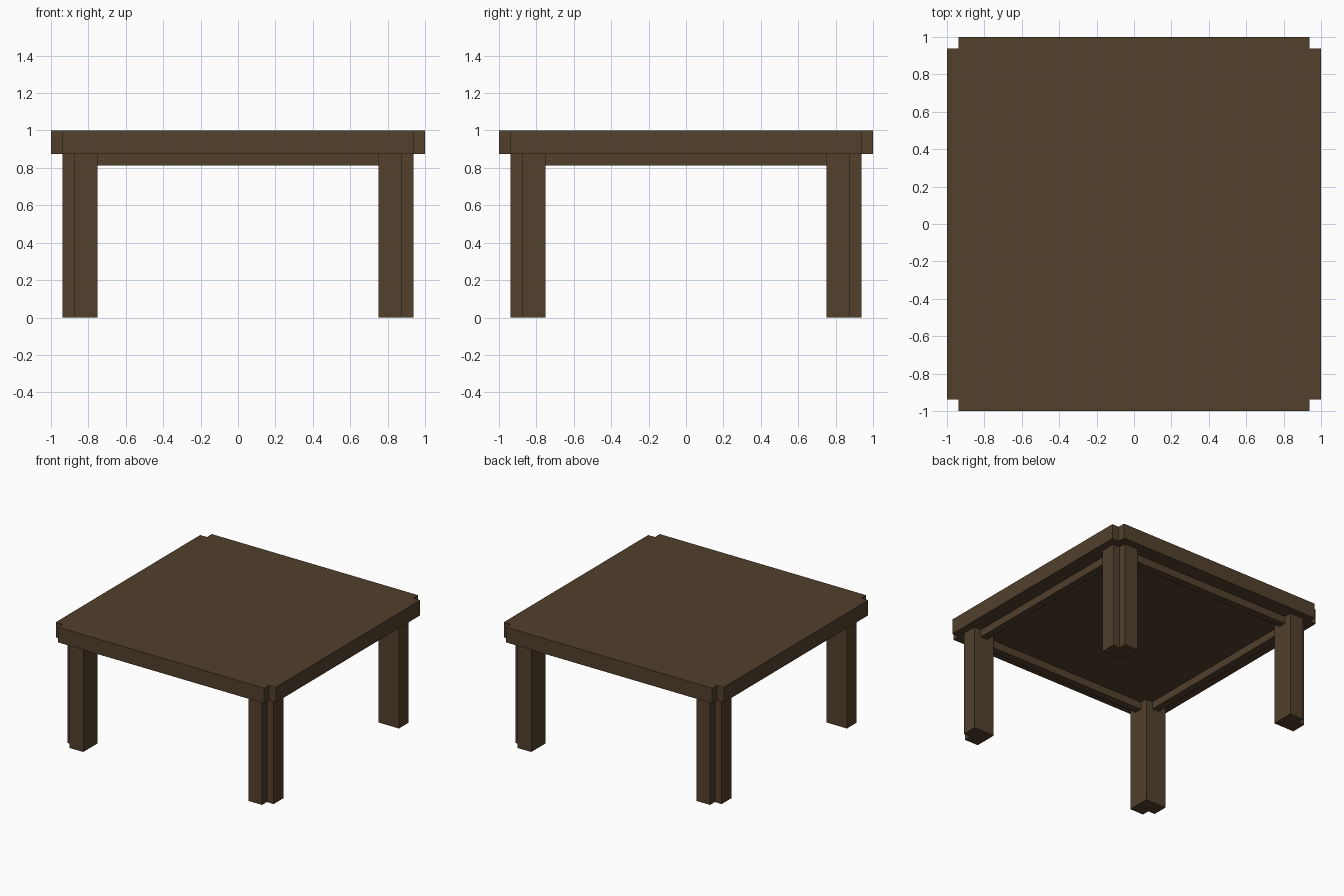
import bpy
import bmesh

cube = bpy.data.objects.get("Cube")
if cube:
    bpy.data.objects.remove(cube, do_unlink=True)

# One dark wood colour for the whole table
wood = bpy.data.materials.new("dark_wood")
wood.use_nodes = True
colour = (0.0844, 0.0513, 0.0252, 1.0)
wood.diffuse_color = colour
bsdf = wood.node_tree.nodes["Principled BSDF"]
bsdf.inputs["Base Color"].default_value = colour
bsdf.inputs["Roughness"].default_value = 0.8

U = 0.0625  # timber module that sets every step and thickness


def prism(name, outline, z0, z1):
    """Extrude a flat outline from z0 up to z1."""
    bm = bmesh.new()
    base = bm.faces.new([bm.verts.new((x, y, z0)) for x, y in outline])
    top = bmesh.ops.extrude_face_region(bm, geom=[base])["geom"]
    moved = [v for v in top if isinstance(v, bmesh.types.BMVert)]
    bmesh.ops.translate(bm, verts=moved, vec=(0, 0, z1 - z0))
    bmesh.ops.recalc_face_normals(bm, faces=bm.faces)
    mesh = bpy.data.meshes.new(name)
    bm.to_mesh(mesh)
    bm.free()
    mesh.materials.append(wood)
    obj = bpy.data.objects.new(name, mesh)
    bpy.context.collection.objects.link(obj)
    return obj


# Table top with a square notch in each corner
a, b = 1.0, 1.0 - U
prism("table_top",
      [(-b, -a), (b, -a), (b, -b), (a, -b), (a, b), (b, b),
       (b, a), (-b, a), (-b, b), (-a, b), (-a, -b), (-b, -b)],
      1.0 - 2 * U, 1.0)

# Legs, each notched along its outer corner
inner, step, outer = 1 - 4 * U, 1 - 2 * U, 1 - U
leg = [(inner, inner), (outer, inner), (outer, step),
       (step, step), (step, outer), (inner, outer)]
for end, sy in (("front", -1), ("back", 1)):
    for side, sx in (("left", 1), ("right", -1)):
        prism(f"{end}_{side}_leg", [(x * sx, y * sy) for x, y in leg],
              0.0, 1.0 - 2 * U)

# Apron rails joining the legs under the top
near, far = 1 - 3 * U, 1 - 2 * U
rail = [(-inner, near), (inner, near), (inner, far), (-inner, far)]
for name, s, turned in (("front", -1, False), ("back", 1, False),
                        ("left", 1, True), ("right", -1, True)):
    pts = [(x, y * s) for x, y in rail]
    if turned:
        pts = [(y, x) for x, y in pts]
    prism(f"{name}_apron", pts, 1.0 - 3 * U, 1.0 - 2 * U)
